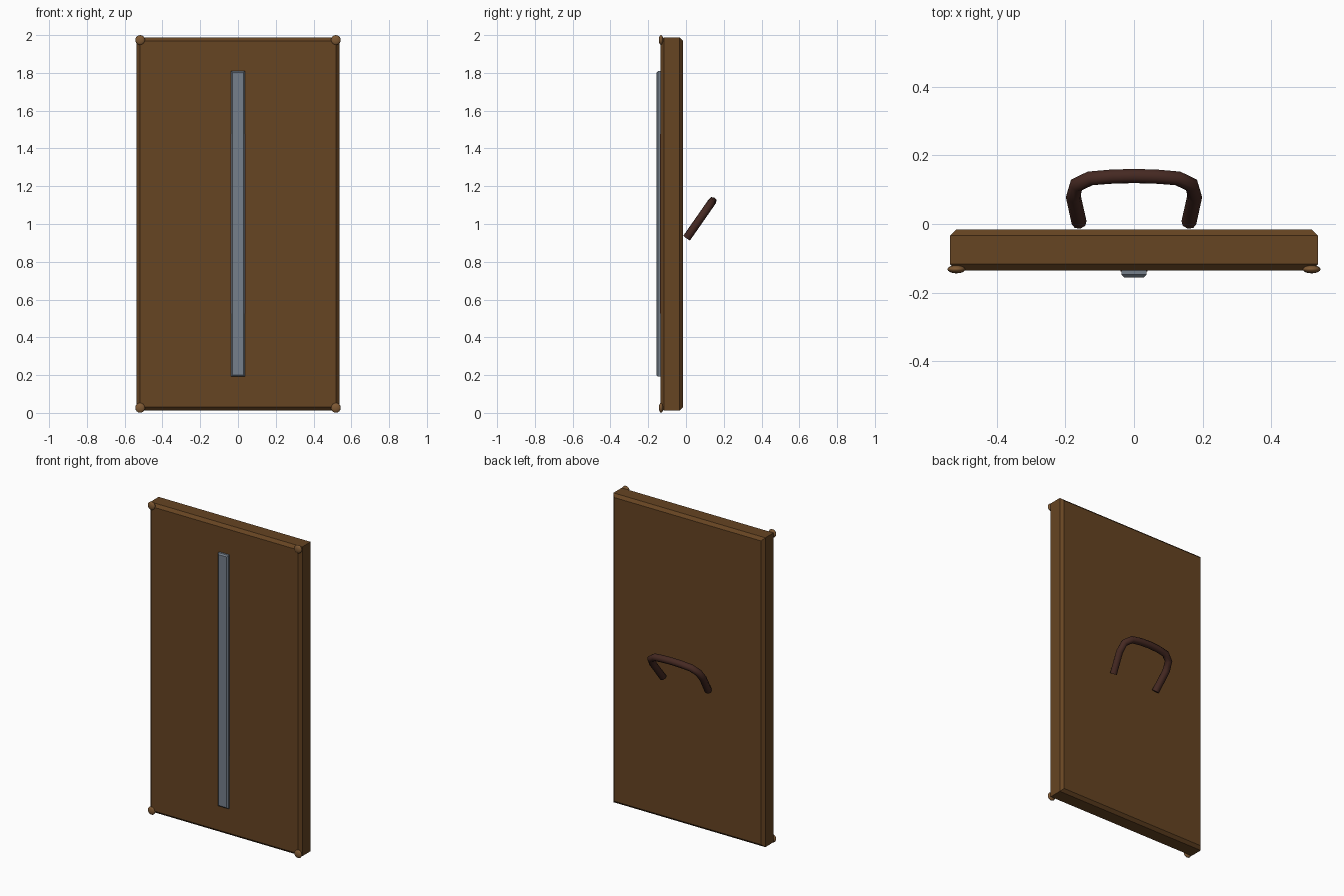
import bpy
import bmesh
from math import radians
from mathutils import Vector

if "Cube" in bpy.data.objects:
    bpy.data.objects.remove(bpy.data.objects["Cube"])


def material(name, rgb):
    mat = bpy.data.materials.new(name)
    mat.use_nodes = True
    mat.diffuse_color = (*rgb, 1)
    mat.node_tree.nodes["Principled BSDF"].inputs["Base Color"].default_value = (*rgb, 1)
    return mat


wood = material("brown wood", (0.133, 0.058, 0.016))
stud_brown = material("light brown studs", (0.21, 0.10, 0.034))
steel = material("grey steel", (0.18, 0.215, 0.26))
leather = material("dark leather", (0.06, 0.022, 0.016))


def chamfered_slab(name, low, high, chamfer, mat, both_rims=True):
    """Box whose front (and back) rim is chamfered; side corners stay sharp."""
    low, high = Vector(low), Vector(high)
    bm = bmesh.new()
    bmesh.ops.create_cube(bm, size=1)
    bmesh.ops.scale(bm, vec=high - low, verts=bm.verts)
    bmesh.ops.translate(bm, vec=(low + high) / 2, verts=bm.verts)
    if chamfer:
        middle = (low.y + high.y) / 2
        rims = [e for e in bm.edges
                if abs(e.verts[0].co.y - e.verts[1].co.y) < 1e-5
                and (both_rims or e.verts[0].co.y < middle)]
        bmesh.ops.bevel(bm, geom=rims, offset=chamfer, segments=1,
                        affect='EDGES', clamp_overlap=True)
    mesh = bpy.data.meshes.new(name)
    bm.to_mesh(mesh)
    bm.free()
    mesh.materials.append(mat)
    obj = bpy.data.objects.new(name, mesh)
    bpy.context.collection.objects.link(obj)
    return obj


# Main board, front bar and the thin backing plate behind the bar
chamfered_slab("board", (-0.537, -0.135, 0.012), (0.537, -0.016, 1.988), 0.018, wood)
chamfered_slab("front_bar", (-0.036, -0.156, 0.192), (0.036, -0.13, 1.81), 0.008, steel, False)
chamfered_slab("bar_backing", (-0.039, -0.138, 0.527), (0.039, -0.131, 1.477), 0, leather)

# Flattened studs on the four front corners
for side, x in (("right", -0.518), ("left", 0.518)):
    for level, z in (("lower", 0.027), ("upper", 1.974)):
        bpy.ops.mesh.primitive_uv_sphere_add(segments=16, ring_count=8, radius=1,
                                             location=(x, -0.132, z))
        stud = bpy.context.object
        stud.name = f"{level}_{side}_stud"
        stud.scale = (0.026, 0.012, 0.026)
        stud.data.materials.append(stud_brown)
        bpy.ops.object.shade_smooth_by_angle(angle=radians(50))

# Grip: half outline (x, distance along the slope), mirrored, on a slanted plane
half = [(0.16, 0.0), (0.177, 0.134), (0.168, 0.192), (0.128, 0.226), (0.065, 0.235)]
outline = [(-x, d) for x, d in half] + [(0, 0.238)] + [(x, d) for x, d in reversed(half)]
slope = Vector((0, 0.571, 0.82))
root = Vector((0, 0.004, 0.926))
curve = bpy.data.curves.new("grip", 'CURVE')
curve.dimensions = '3D'
curve.bevel_depth = 0.022
curve.bevel_resolution = 2
curve.use_fill_caps = True
spline = curve.splines.new('POLY')
spline.points.add(len(outline) - 1)
for point, (x, d) in zip(spline.points, outline):
    point.co = (*(root + slope * d + Vector((x, 0, 0))), 1)
curve.materials.append(leather)
grip = bpy.data.objects.new("grip", curve)
bpy.context.collection.objects.link(grip)
bpy.ops.object.select_all(action='DESELECT')
grip.select_set(True)
bpy.context.view_layer.objects.active = grip
bpy.ops.object.convert(target='MESH')
bpy.ops.object.shade_smooth_by_angle(angle=radians(50))
